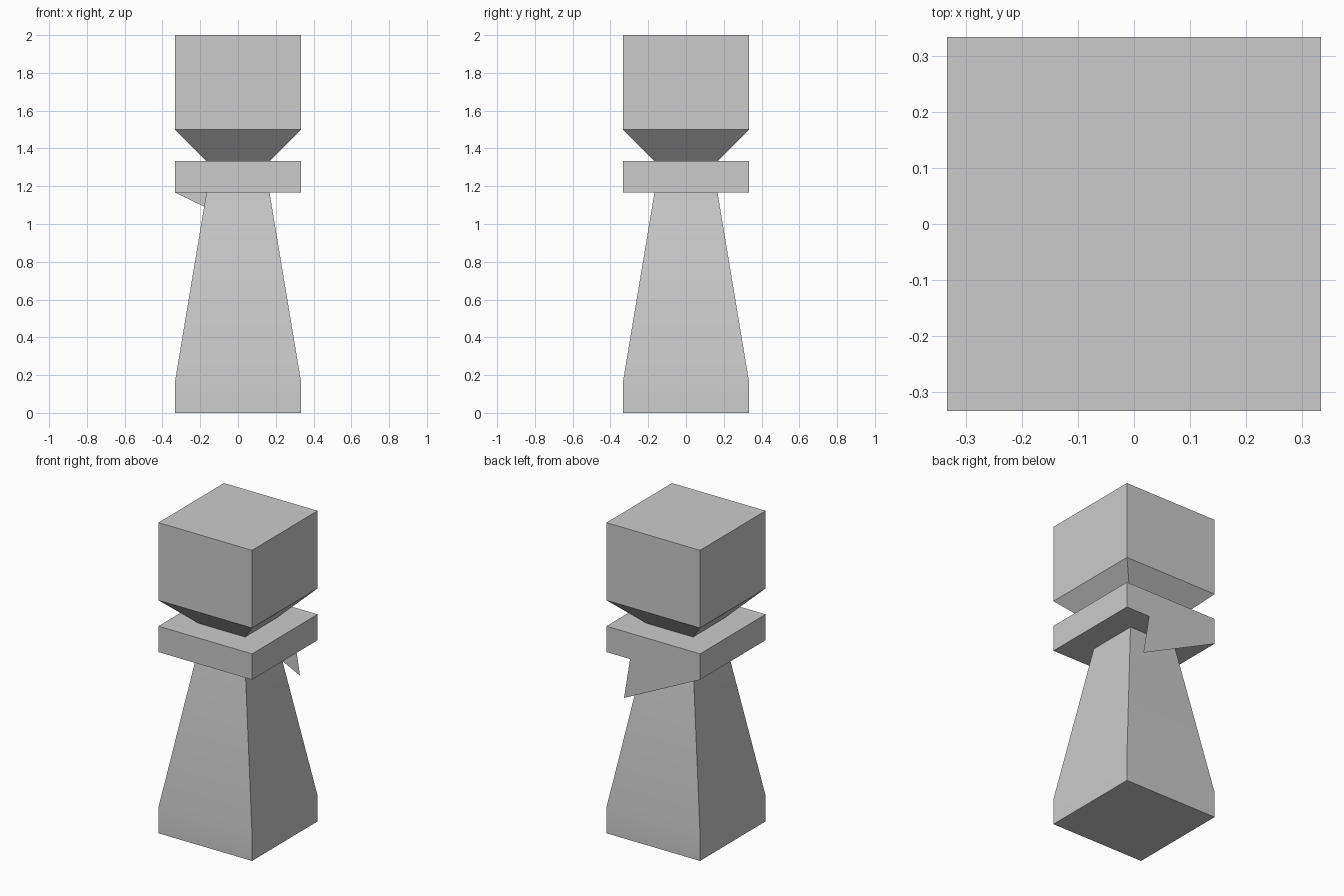
import bpy, bmesh, math

default_cube = bpy.data.objects.get("Cube")
if default_cube:
    bpy.data.objects.remove(default_cube, do_unlink=True)

stone = bpy.data.materials.new("grey_stone")
stone.use_nodes = True
stone.diffuse_color = (0.6, 0.6, 0.6, 1)
stone.node_tree.nodes["Principled BSDF"].inputs["Base Color"].default_value = stone.diffuse_color

WIDE, NARROW = 1 / 3, 1 / 6


def square_rings(bm, profile):
    """Stack square rings of (half width, height) into a closed solid."""
    rings = []
    for half, z in profile:
        corners = ((-1, -1), (1, -1), (1, 1), (-1, 1))
        rings.append([bm.verts.new((half * x, half * y, z)) for x, y in corners])
    for low, high in zip(rings, rings[1:]):
        for i in range(4):
            j = (i + 1) % 4
            bm.faces.new((low[i], low[j], high[j], high[i]))
    bm.faces.new(rings[0][::-1])
    bm.faces.new(rings[-1])
    return rings


def finish(bm, name):
    mesh = bpy.data.meshes.new(name)
    bm.to_mesh(mesh)
    bm.free()
    mesh.materials.append(stone)
    obj = bpy.data.objects.new(name, mesh)
    bpy.context.collection.objects.link(obj)
    bpy.ops.object.select_all(action="DESELECT")
    obj.select_set(True)
    bpy.context.view_layer.objects.active = obj
    bpy.ops.object.shade_smooth_by_angle(angle=math.radians(30))


# Tapered column with a straight foot
bm = bmesh.new()
square_rings(bm, [(WIDE, 0), (WIDE, 1 / 6), (NARROW, 7 / 6)])
finish(bm, "column")

# Collar, its back face drawn down into a thin pointed flap
bm = bmesh.new()
low, high = square_rings(bm, [(WIDE, 7 / 6), (WIDE, 4 / 3)])
back = next(f for f in bm.faces if all(v.co.y > 0 for v in f.verts))
bm.faces.remove(back)
notch = bm.verts.new((0.165, WIDE, 7 / 6))
tip = bm.verts.new((0.208, WIDE, 0.905))
bm.faces.new((low[2], notch, tip, low[3], high[3], high[2]))
finish(bm, "collar")

# Block head on a flared neck
bm = bmesh.new()
square_rings(bm, [(NARROW, 4 / 3), (WIDE, 1.5), (WIDE, 2)])
finish(bm, "head")
